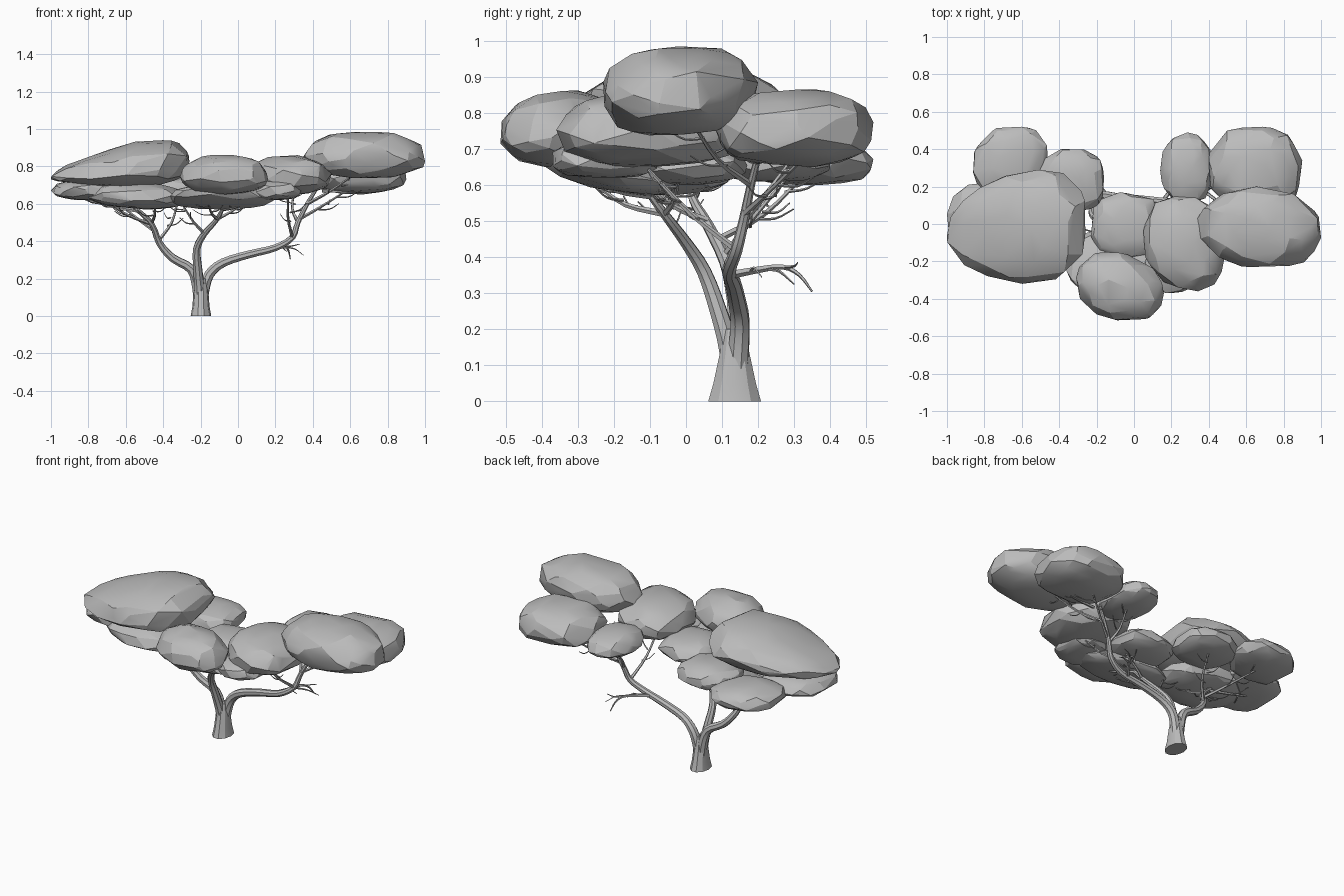
import bpy, bmesh, math, random
from mathutils import Vector

cube = bpy.data.objects.get("Cube")
if cube:
    bpy.data.objects.remove(cube, do_unlink=True)
random.seed(4)

mat = bpy.data.materials.new("plain_grey")
mat.use_nodes = True
GREY = (0.5, 0.5, 0.5, 1)
mat.diffuse_color = GREY
mat.node_tree.nodes["Principled BSDF"].inputs["Base Color"].default_value = GREY


def finish(bm, name, angle):
    bmesh.ops.recalc_face_normals(bm, faces=bm.faces[:])
    me = bpy.data.meshes.new(name)
    bm.to_mesh(me)
    bm.free()
    me.materials.append(mat)
    ob = bpy.data.objects.new(name, me)
    bpy.context.collection.objects.link(ob)
    bpy.ops.object.select_all(action='DESELECT')
    ob.select_set(True)
    bpy.context.view_layer.objects.active = ob
    bpy.ops.object.shade_smooth_by_angle(angle=math.radians(angle))


def blob(name, xr, yr, zr, power=0.8, wedge=0.0, lean=0.0, slope=(0, 0), count=80):
    """Faceted foliage pad: hull of points on a boxy ellipsoid, fitted to its bounds."""
    pts = []
    for i in range(count):
        z = 1 - 2 * (i + 0.5) / count
        a = i * 2.39996 + random.uniform(-0.25, 0.25)
        r = math.sqrt(1 - z * z)
        v = Vector((r * math.cos(a), r * math.sin(a), z))
        v = Vector([math.copysign(abs(c) ** power, c) for c in v]) * random.uniform(0.94, 1.03)
        if v.z < 0:
            v.z *= 0.72
        # taper toward one end, skew in plan, tilt in height
        v.z *= 1 + wedge * v.x
        v.y *= 1 + 0.4 * wedge * v.x
        v.z += slope[0] * v.x + slope[1] * v.y
        v.y += lean * v.x
        pts.append(v)
    for k, (lo, hi) in enumerate((xr, yr, zr)):
        a, b = min(p[k] for p in pts), max(p[k] for p in pts)
        for p in pts:
            p[k] = lo + (p[k] - a) / (b - a) * (hi - lo)
    bm = bmesh.new()
    for p in pts:
        bm.verts.new(p)
    bmesh.ops.convex_hull(bm, input=bm.verts[:])
    loose = [v for v in bm.verts if not v.link_faces]
    bmesh.ops.delete(bm, geom=loose, context='VERTS')
    finish(bm, name, 18)


def smooth_path(pts, steps=3):
    """Catmull-Rom through the points."""
    p = [Vector(q) for q in pts]
    p = [2 * p[0] - p[1]] + p + [2 * p[-1] - p[-2]]
    out = []
    for i in range(1, len(p) - 2):
        a, b, c, d = p[i - 1:i + 3]
        for s in range(steps):
            t = s / steps
            out.append(0.5 * (2 * b + (c - a) * t + (2 * a - 5 * b + 4 * c - d) * t * t
                              + (3 * b - a - 3 * c + d) * t ** 3))
    return out + [p[-2]]


def skin(bm, rings):
    n = len(rings[0])
    for a, b in zip(rings, rings[1:]):
        for k in range(n):
            bm.faces.new((a[k], a[(k + 1) % n], b[(k + 1) % n], b[k]))
    bm.faces.new(rings[0])
    bm.faces.new(rings[-1])


def tube(bm, pts, r0, r1, sides=6):
    path = smooth_path(pts)
    rings = []
    side = Vector((1, 0.3, 0))
    for i, p in enumerate(path):
        d = (path[min(i + 1, len(path) - 1)] - path[max(i - 1, 0)]).normalized()
        side = (side - d * side.dot(d)).normalized()
        up = d.cross(side)
        r = r0 + (r1 - r0) * i / (len(path) - 1)
        rings.append([bm.verts.new(p + r * (math.cos(a) * side + math.sin(a) * up))
                      for a in (2 * math.pi * k / sides for k in range(sides))])
    skin(bm, rings)


def spray(bm, start, target, r, twigs=3):
    """Branch from a limb to a foliage pad, with thin flat-lying side twigs."""
    s, t = Vector(start), Vector(target)
    mid = s.lerp(t, 0.5) + Vector((random.uniform(-.02, .02), random.uniform(-.02, .02), -0.015))
    tube(bm, (s, mid, t), r, r * 0.45, 5)
    d = (t - s).normalized()
    for k in range(twigs):
        f = 0.4 + 0.2 * k
        b = s.lerp(t, f) - Vector((0, 0, 0.013 * (1 - abs(2 * f - 1))))
        out = Vector((-d.y, d.x, 0)) * (1 if k % 2 else -1)
        e = b + Vector((d.x, d.y, 0)) * 0.07 + out * random.uniform(.07, .13)
        e.z += random.uniform(.02, .05)
        tube(bm, (b, b.lerp(e, 0.55) - Vector((0, 0, 0.015)), e), r * 0.45, r * 0.2, 4)


# Trunk base: flared, wider front to back
bm = bmesh.new()
rings = []
for z, rx, ry in ((0, .055, .077), (.05, .046, .062), (.13, .04, .044), (.2, .026, .03)):
    rings.append([bm.verts.new((-.198 + rx * math.cos(a), .135 + ry * math.sin(a), z))
                  for a in (k * math.pi / 5 for k in range(10))])
skin(bm, rings)
finish(bm, "trunk", 30)

# Three main limbs
limbs = {
    "left_limb": ((-.205, .14, .02), (-.215, .145, .14), (-.25, .14, .25), (-.35, .13, .31),
                  (-.42, .11, .39), (-.46, .06, .49), (-.53, .02, .56), (-.62, 0, .64)),
    "middle_limb": ((-.2, .13, .02), (-.205, .12, .14), (-.215, .09, .25), (-.22, .05, .36),
                    (-.18, 0, .44), (-.11, -.06, .52), (-.07, -.12, .6)),
    "right_limb": ((-.195, .14, .02), (-.185, .145, .12), (-.155, .15, .22), (-.08, .14, .285),
                   (.06, .13, .33), (.2, .12, .365), (.29, .14, .42), (.32, .16, .5),
                   (.37, .18, .6), (.42, .2, .68)),
}
for name, pts in limbs.items():
    bm = bmesh.new()
    tube(bm, pts, 0.033, 0.009, 8)
    finish(bm, name, 40)

# Branches reaching each pad
branches = {
    "left_branches": (((-.46, .06, .49), (-.72, -.08, .63)), ((-.46, .06, .5), (-.45, -.12, .62)),
                      ((-.44, .09, .45), (-.66, .32, .62)), ((-.42, .11, .41), (-.32, .28, .62)),
                      ((-.53, .02, .56), (-.9, .02, .65))),
    "middle_branches": (((-.18, 0, .44), (-.3, -.1, .6)), ((-.11, -.06, .52), (.06, -.02, .62)),
                        ((-.11, -.06, .52), (-.16, -.25, .6)), ((-.08, -.1, .57), (.04, -.26, .63))),
    "right_branches": (((.29, .14, .42), (.27, -.12, .66)), ((.32, .16, .5), (.3, .3, .68)),
                       ((.37, .18, .6), (.64, .02, .77)), ((.33, .16, .52), (.58, .32, .67)),
                       ((.45, .18, .67), (.84, .26, .69))),
}
for name, group in branches.items():
    bm = bmesh.new()
    for s, t in group:
        spray(bm, s, t, 0.01)
    finish(bm, name, 40)

# Bare arching twig low on the right limb
bm = bmesh.new()
tube(bm, ((.15, .12, .35), (.21, .2, .365), (.25, .27, .373), (.27, .315, .35), (.28, .35, .305)), .012, .003, 5)
tube(bm, ((.23, .23, .367), (.3, .26, .36), (.35, .3, .325)), .006, .002, 4)
tube(bm, ((.25, .27, .372), (.29, .3, .375), (.33, .31, .385)), .005, .002, 4)
tube(bm, ((.2, .18, .362), (.23, .19, .37), (.26, .21, .345)), .005, .002, 4)
finish(bm, "bare_twig", 40)

# Foliage pads
blob("left_top_pad", (-1, -.26), (-.32, .29), (.69, .94), .9, .5, .08, (.3, .1), 100)
blob("left_outer_pad", (-1, -.6), (-.2, .22), (.62, .73))
blob("left_front_pad", (-.81, -.27), (-.28, .12), (.57, .715), .85, 0, 0, (-.15, 0))
blob("left_back_pad", (-.86, -.46), (.14, .52), (.6, .73), .88, 0, .15)
blob("left_inner_pad", (-.52, -.16), (.06, .4), (.61, .745))
blob("centre_pad", (-.23, .15), (-.19, .17), (.6, .735))
blob("centre_low_pad", (-.36, .2), (-.39, -.03), (.57, .71), .88, 0, 0, (0, -.5))
blob("front_pad", (-.31, .16), (-.515, -.15), (.65, .862), .95, 0, -.22)
blob("right_inner_pad", (.05, .5), (-.36, .16), (.65, .86), .85, 0, -.12)
blob("right_inner_low_pad", (.06, .34), (-.37, -.08), (.62, .73))
blob("right_back_small_pad", (.14, .42), (.1, .49), (.66, .8), .85)
blob("right_back_pad", (.4, .9), (.08, .52), (.65, .865))
blob("right_top_pad", (.34, 1), (-.23, .2), (.738, .985), .88, 0, -.08, (0, .04), 100)
